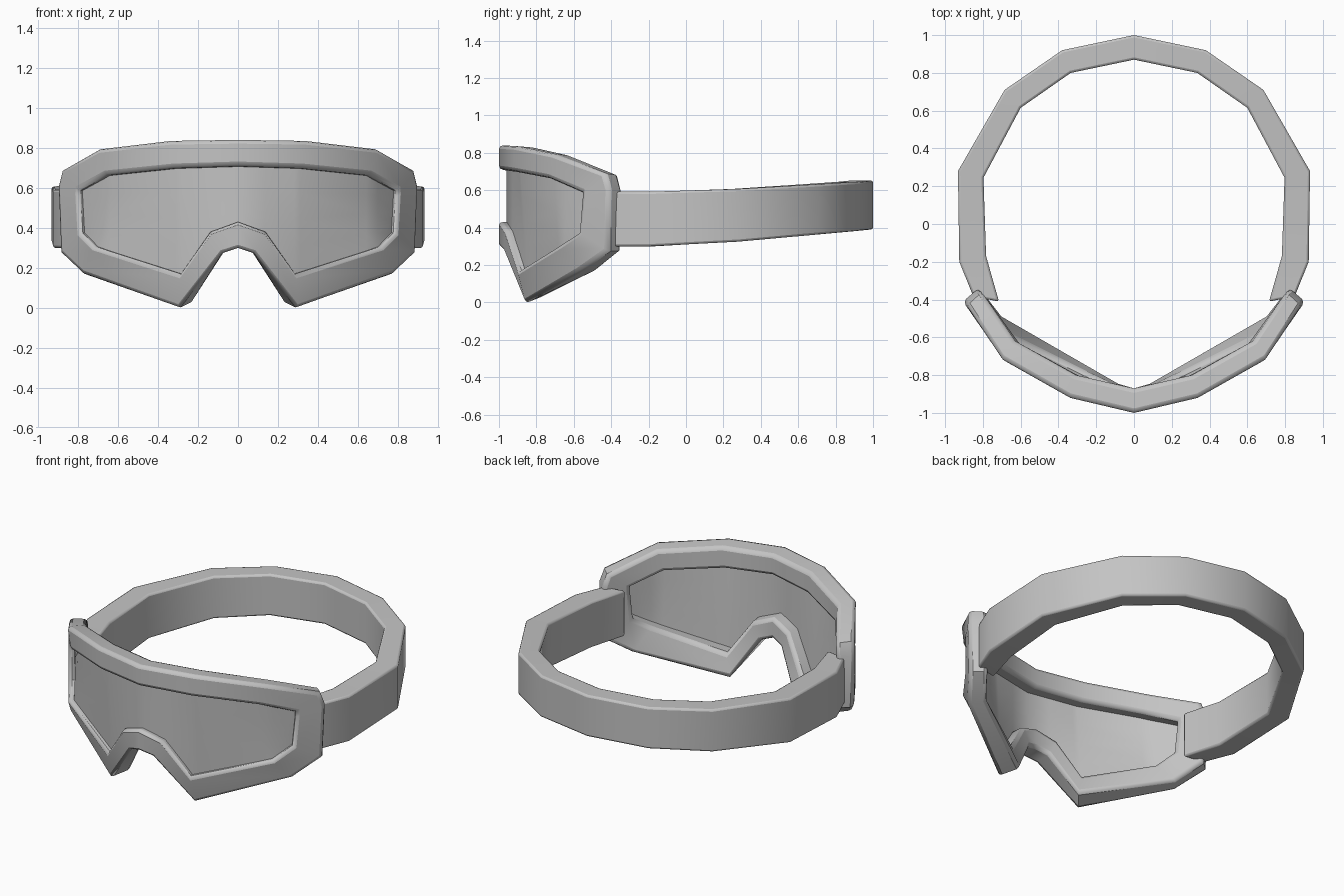
import bpy, bmesh
from math import radians
from mathutils import Vector

cube = bpy.data.objects.get("Cube")
if cube:
    bpy.data.objects.remove(cube)

grey = bpy.data.materials.new("plain grey")
grey.use_nodes = True
grey.diffuse_color = (0.55, 0.55, 0.55, 1)
grey.node_tree.nodes["Principled BSDF"].inputs["Base Color"].default_value = grey.diffuse_color


def lerp_chain(chain, x):
    """Point on a chain of vectors, ordered by rising x."""
    for a, b in zip(chain, chain[1:]):
        if x <= b.x:
            return a.lerp(b, (x - a.x) / max(b.x - a.x, 1e-6))
    return chain[-1].copy()


def finish(name, bm, bevel=0.0):
    """Make a mirrored, smooth-shaded object from its left half."""
    bmesh.ops.recalc_face_normals(bm, faces=bm.faces)
    mesh = bpy.data.meshes.new(name)
    bm.to_mesh(mesh)
    bm.free()
    mesh.materials.append(grey)
    obj = bpy.data.objects.new(name, mesh)
    bpy.context.collection.objects.link(obj)
    mirror = obj.modifiers.new("mirror", "MIRROR")
    mirror.use_clip = True
    if bevel:
        mod = obj.modifiers.new("bevel", "BEVEL")
        mod.width, mod.segments = bevel, 2
        mod.limit_method = "WEIGHT"
    bpy.ops.object.select_all(action="DESELECT")
    obj.select_set(True)
    bpy.context.view_layer.objects.active = obj
    bpy.ops.object.shade_smooth_by_angle(angle=radians(38))
    return obj


def sweep(name, sections, bevel, cap_end=False):
    """Join four-cornered sections into a bar with rounded long edges."""
    bm = bmesh.new()
    weight = bm.edges.layers.float.new("bevel_weight_edge")
    rings = [[bm.verts.new(p) for p in s] for s in sections]
    for r, s in zip(rings, rings[1:]):
        for i in range(4):
            j = (i + 1) % 4
            bm.faces.new((r[i], r[j], s[j], s[i]))
        for a, b in zip(r, s):
            bm.edges.get((a, b))[weight] = 1.0
    if cap_end:
        cap = bm.faces.new(rings[-1])
        for e in cap.edges:
            e[weight] = 1.0
    return finish(name, bm, bevel)


# Plan curve of the goggle front, with depth of the frame stored in z
plan = [Vector(p) for p in ((0, -1.0, 0.13), (0.36, -0.915, 0.12),
                            (0.70, -0.715, 0.10), (0.90, -0.41, 0.07))]


def wrap(x, z, depth=0.0):
    """Place a front-view point on the curved front; depth 1 is the back rim."""
    c = lerp_chain(plan, x)
    sweep_back = 0.07 * max(0.0, 1 - z / 0.3)
    return Vector((x * (1 - 0.09 * depth), c.y + c.z * depth + sweep_back,
                   z - 0.01 * depth * (z > 0.5)))


# Frame: outer and inner outlines of the left half, from top centre to nose
outer = [(0, 0.842), (0.34, 0.837), (0.70, 0.795), (0.885, 0.69), (0.905, 0.61),
         (0.892, 0.275), (0.78, 0.17), (0.30, -0.004), (0.08, 0.275), (0, 0.30)]
inner = [(0, 0.71), (0.32, 0.70), (0.66, 0.665), (0.80, 0.59), (0.80, 0.56),
         (0.79, 0.375), (0.72, 0.305), (0.29, 0.17), (0.14, 0.38), (0, 0.43)]
sections = [[wrap(*o), wrap(*i), wrap(*i, 1), wrap(*o, 1)]
            for o, i in zip(outer, inner)]
sections[7][3] = Vector((0.22, -0.76, 0.035))  # lower tip turns in to the nose
sweep("goggle_frame", sections, 0.022)

# Lens: ruled sheet between the upper and lower inner outlines
top = [wrap(x, z + 0.012, 0.32) for x, z in inner[:4]]
low = [wrap(x, z - 0.012, 0.32) for x, z in reversed(inner[5:])]
top.append(top[-1] + Vector((0.02, 0.03, -0.015)))
low.append(low[-1] + Vector((0.03, 0.04, 0.01)))
columns = sorted({round(p.x, 3) for p in top + low})
bm = bmesh.new()
rows = 4
grid = []
for x in columns:
    a, b = lerp_chain(top, x), lerp_chain(low, x)
    grid.append([bm.verts.new(a.lerp(b, k / rows)) for k in range(rows + 1)])
for c, d in zip(grid, grid[1:]):
    for k in range(rows):
        bm.faces.new((c[k], c[k + 1], d[k + 1], d[k]))
finish("lens", bm)

# Strap: outer x, y, inner x, y, bottom z, top z, from back centre to frame
stations = [(0, 1.0, 0, 0.87, 0.39, 0.652), (0.38, 0.92, 0.335, 0.80, 0.382, 0.645),
            (0.685, 0.71, 0.60, 0.615, 0.363, 0.632), (0.932, 0.28, 0.797, 0.245, 0.325, 0.607),
            (0.925, -0.20, 0.783, -0.17, 0.30, 0.592), (0.85, -0.385, 0.715, -0.41, 0.30, 0.592)]
sweep("strap", [[(ox, oy, t), (ix, iy, t), (ix, iy, b), (ox, oy, b)]
                for ox, oy, ix, iy, b, t in stations], 0.012, cap_end=True)
